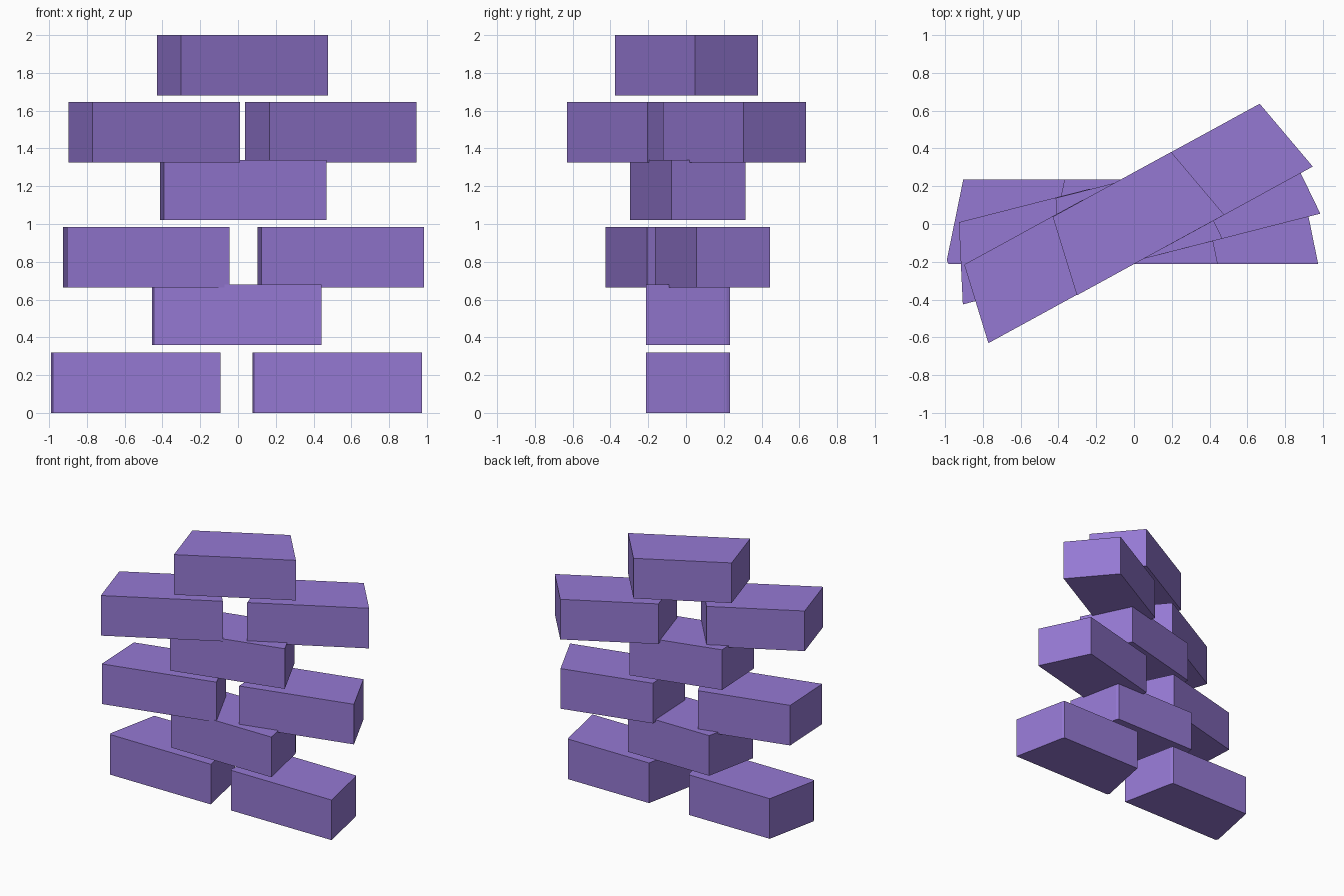
import bpy, bmesh, math

if "Cube" in bpy.data.objects:
    bpy.data.objects.remove(bpy.data.objects["Cube"])

purple = bpy.data.materials.new("purple")
purple.diffuse_color = (0.30, 0.19, 0.65, 1)
purple.use_nodes = True
purple.node_tree.nodes["Principled BSDF"].inputs["Base Color"].default_value = purple.diffuse_color

LENGTH, DEPTH, TAPER, HEIGHT = 0.888, 0.426, 0.087, 0.32

# Brick outline from above: wide front, narrower back
trapezoid = [(0, 0), (LENGTH, 0), (LENGTH - TAPER, DEPTH), (TAPER, DEPTH)]
# Lower courses are slightly deeper, with the corners nipped off
nipped = [(0, 0), (LENGTH, 0), (LENGTH - TAPER, DEPTH),
          (LENGTH - TAPER - 0.01, DEPTH + 0.02), (TAPER - 0.01, DEPTH + 0.02),
          (-0.01, 0.02)]


def brick(name, x, y, z, angle, outline):
    """Extruded outline; x, y is the front left corner, turned about it."""
    c, s = math.cos(angle), math.sin(angle)
    bm = bmesh.new()
    face = bm.faces.new([bm.verts.new((x + u * c - v * s, y + u * s + v * c, z))
                         for u, v in outline])
    top = bmesh.ops.extrude_face_region(bm, geom=[face])["geom"]
    bmesh.ops.translate(bm, vec=(0, 0, HEIGHT),
                        verts=[g for g in top if isinstance(g, bmesh.types.BMVert)])
    bmesh.ops.recalc_face_normals(bm, faces=bm.faces)
    mesh = bpy.data.meshes.new(name)
    bm.to_mesh(mesh)
    bm.free()
    mesh.materials.append(purple)
    bpy.context.collection.objects.link(bpy.data.objects.new(name, mesh))


# Courses from the ground up: base height, turn, outline, front left corners
courses = [
    (0.00, 0.0, nipped, [(-0.98, -0.212), (0.086, -0.212)]),
    (0.36, 0.0, nipped, [(-0.445, -0.212)]),
    (0.665, 0.25, trapezoid, [(-0.905, -0.425), (0.125, -0.165)]),
    (1.02, 0.25, trapezoid, [(-0.393, -0.297)]),
    (1.325, 0.5, trapezoid, [(-0.77, -0.63), (0.166, -0.122)]),
    (1.68, 0.5, trapezoid, [(-0.302, -0.377)]),
]
for i, (z, angle, outline, corners) in enumerate(courses, 1):
    for j, (x, y) in enumerate(corners, 1):
        brick(f"brick_course{i}_{j}", x, y, z, angle, outline)
